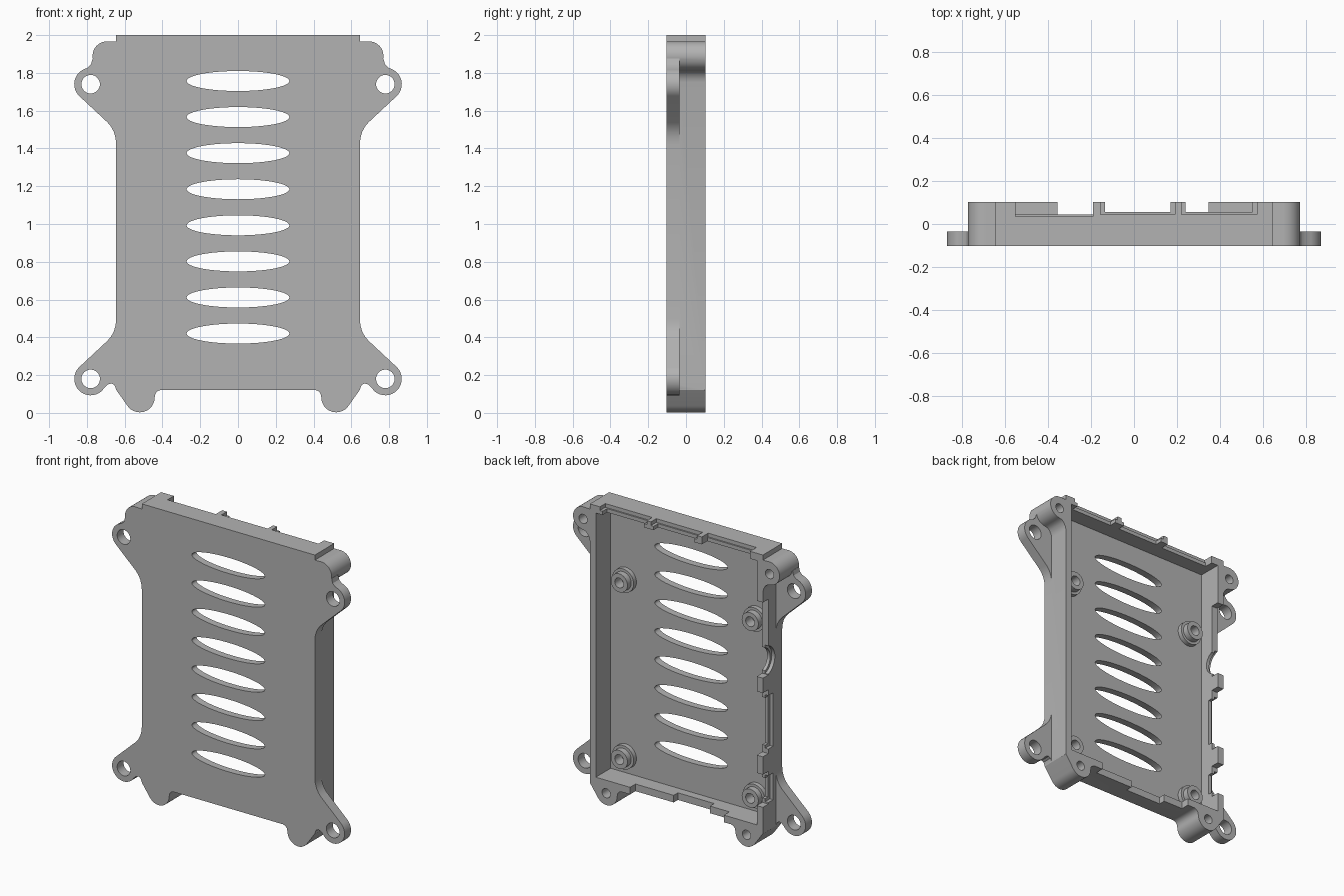
import bpy, bmesh
from math import cos, sin, radians, pi

cube = bpy.data.objects.get("Cube")
if cube:
    bpy.data.objects.remove(cube, do_unlink=True)

FRONT, BACK, FLOOR = -0.103, 0.103, -0.055
grey = bpy.data.materials.new("plain grey plastic")
grey.use_nodes = True
colour = (0.45, 0.45, 0.45, 1)
grey.diffuse_color = colour
grey.node_tree.nodes["Principled BSDF"].inputs["Base Color"].default_value = colour


def arc(cx, cz, rx, a0, a1, n=16, rz=None):
    """Points on an arc in the x-z plane, angles in degrees."""
    angles = [radians(a0 + (a1 - a0) * i / n) for i in range(n + 1)]
    return [(cx + rx * cos(a), cz + (rz or rx) * sin(a)) for a in angles]


def ring(cx, cz, r, n=40, rz=None):
    return arc(cx, cz, r, 0, 360, n, rz)[:-1]


def prism(name, outline, lo, hi, axis="y"):
    """Extrude an outline along y (x, z points) or along x (y, z points)."""
    bm = bmesh.new()
    place = (lambda p, d: (p[0], d, p[1])) if axis == "y" else (lambda p, d: (d, p[0], p[1]))
    ends = [[bm.verts.new(place(p, d)) for p in outline] for d in (lo, hi)]
    bm.faces.new(ends[0])
    bm.faces.new(ends[1][::-1])
    n = len(outline)
    for i in range(n):
        j = (i + 1) % n
        bm.faces.new((ends[0][i], ends[1][i], ends[1][j], ends[0][j]))
    bmesh.ops.recalc_face_normals(bm, faces=bm.faces)
    mesh = bpy.data.meshes.new(name)
    bm.to_mesh(mesh)
    bm.free()
    mesh.materials.append(grey)
    ob = bpy.data.objects.new(name, mesh)
    bpy.context.collection.objects.link(ob)
    return ob


def box(name, x0, x1, y0, y1, z0, z1):
    return prism(name, [(x0, z0), (x1, z0), (x1, z1), (x0, z1)], y0, y1)


def combine(target, tool, operation):
    """Apply a boolean and discard the tool."""
    mod = target.modifiers.new("shape", "BOOLEAN")
    mod.object, mod.operation, mod.solver = tool, operation, "EXACT"
    bpy.context.view_layer.objects.active = target
    bpy.ops.object.modifier_apply(modifier=mod.name)
    bpy.data.objects.remove(tool, do_unlink=True)


def cut(target, tool):
    combine(target, tool, "DIFFERENCE")


def add(target, tool):
    combine(target, tool, "UNION")


def smooth(ob):
    bpy.ops.object.select_all(action="DESELECT")
    ob.select_set(True)
    bpy.context.view_layer.objects.active = ob
    bpy.ops.object.shade_smooth_by_angle(angle=radians(30))


def flip(points, side):
    return [(side * x, z) for x, z in points]


# Open tray
tray = box("case_tray", -0.645, 0.645, FRONT, BACK, 0.122, 2.0)
cut(tray, box("cavity", -0.6, 0.6, FLOOR, 0.3, 0.17, 1.95))

# Top wall recesses, wider on the outer half of the wall
for x0, x1, y in [(-0.55, -0.19, 0.035), (-0.155, 0.19, 0.045), (0.22, 0.57, 0.045)]:
    cut(tray, box("outer_recess", x0, x1, y, 0.3, 1.975, 2.1))
for x0, x1, y in [(-0.55, -0.19, 0.045), (-0.135, 0.17, 0.055), (0.24, 0.55, 0.055)]:
    cut(tray, box("inner_recess", x0, x1, y, 0.3, 1.9, 1.98))

# Bottom wall recess and card slot
cut(tray, box("bottom_recess", -0.355, 0.345, 0.045, 0.3, 0.0, 0.25))
cut(tray, box("card_slot", -0.21, 0.06, 0.0, 0.3, 0.0, 0.25))

# Port wall: lowered rim between tabs
for z0, z1 in [(1.17, 1.68), (0.64, 1.07), (0.3, 0.52)]:
    cut(tray, box("rim_recess", -0.7, -0.58, 0.045, 0.3, z0, z1))

# Port openings with a shallow step on the outside
for z0, z1 in [(0.67, 1.03), (0.31, 0.49)]:
    cut(tray, box("port", -0.7, -0.58, 0.015, 0.3, z0 + 0.02, z1 - 0.02))
    cut(tray, box("port_step", -0.7, -0.622, -0.005, 0.3, z0, z1))
cut(tray, prism("round_port", ring(0.075, 1.27, 0.083), -0.7, -0.58, "x"))
cut(tray, prism("round_port_step", ring(0.075, 1.27, 0.1), -0.7, -0.622, "x"))

# Corner outlines, drawn for the +x side
top_boss = ([(0.62, 1.965), (0.693, 1.967)] + arc(0.693, 1.89, 0.077, 85, -85)
            + [(0.68, 1.809), (0.663, 1.795), (0.65, 1.772), (0.645, 1.75), (0.62, 1.75)])
bottom_boss = ([(0.62, 0.165), (0.645, 0.15), (0.645, 0.122)] + arc(0.52, 0.082, 0.079, -35, -180)
               + [(0.437, 0.102), (0.425, 0.116), (0.408, 0.122), (0.39, 0.124), (0.39, 0.165)])
sweep = [(0.62, 1.42), (0.645, 1.42), (0.648, 1.455), (0.657, 1.487),
         (0.671, 1.514), (0.69, 1.537)]
top_ear = (sweep + arc(0.78, 1.74, 0.087, -45, 62)
           + [(0.795, 1.828), (0.778, 1.845), (0.77, 1.875), (0.7, 1.89), (0.62, 1.85)])
bottom_ear = ([(x, 1.92 - z) for x, z in sweep] + arc(0.78, 0.18, 0.087, 45, -130)
              + [(0.705, 0.135), (0.69, 0.15), (0.67, 0.156), (0.655, 0.148),
                 (0.645, 0.125), (0.62, 0.125)])

# Screw bosses and mounting ears on both sides
for side in (1, -1):
    for outline in (top_boss, bottom_boss):
        add(tray, prism("screw_boss", flip(outline, side), FRONT, BACK))
    for outline in (top_ear, bottom_ear):
        add(tray, prism("mounting_ear", flip(outline, side), FRONT, -0.035))
    for x, z in [(0.78, 1.74), (0.78, 0.18)]:
        cut(tray, prism("ear_hole", ring(side * x, z, 0.049), -0.3, -0.01))
    for x, z in [(0.695, 1.885), (0.523, 0.082)]:
        cut(tray, prism("screw_hole", ring(side * x, z, 0.031, 24), -0.06, 0.3))

# Vent slots
for i in range(8):
    cut(tray, prism("vent", ring(0, 0.42 + 0.191 * i, 0.272, 64, 0.053), -0.3, 0.0))

# Board standoffs rising from the floor
for side in (1, -1):
    for z in (0.285, 1.475):
        add(tray, prism("standoff_foot", ring(side * 0.488, z, 0.08), FLOOR - 0.01, -0.025))
        add(tray, prism("standoff_post", ring(side * 0.488, z, 0.062), FLOOR - 0.01, 0.015))
        cut(tray, prism("standoff_hole", ring(side * 0.488, z, 0.033, 24), FLOOR, 0.1))

smooth(tray)
